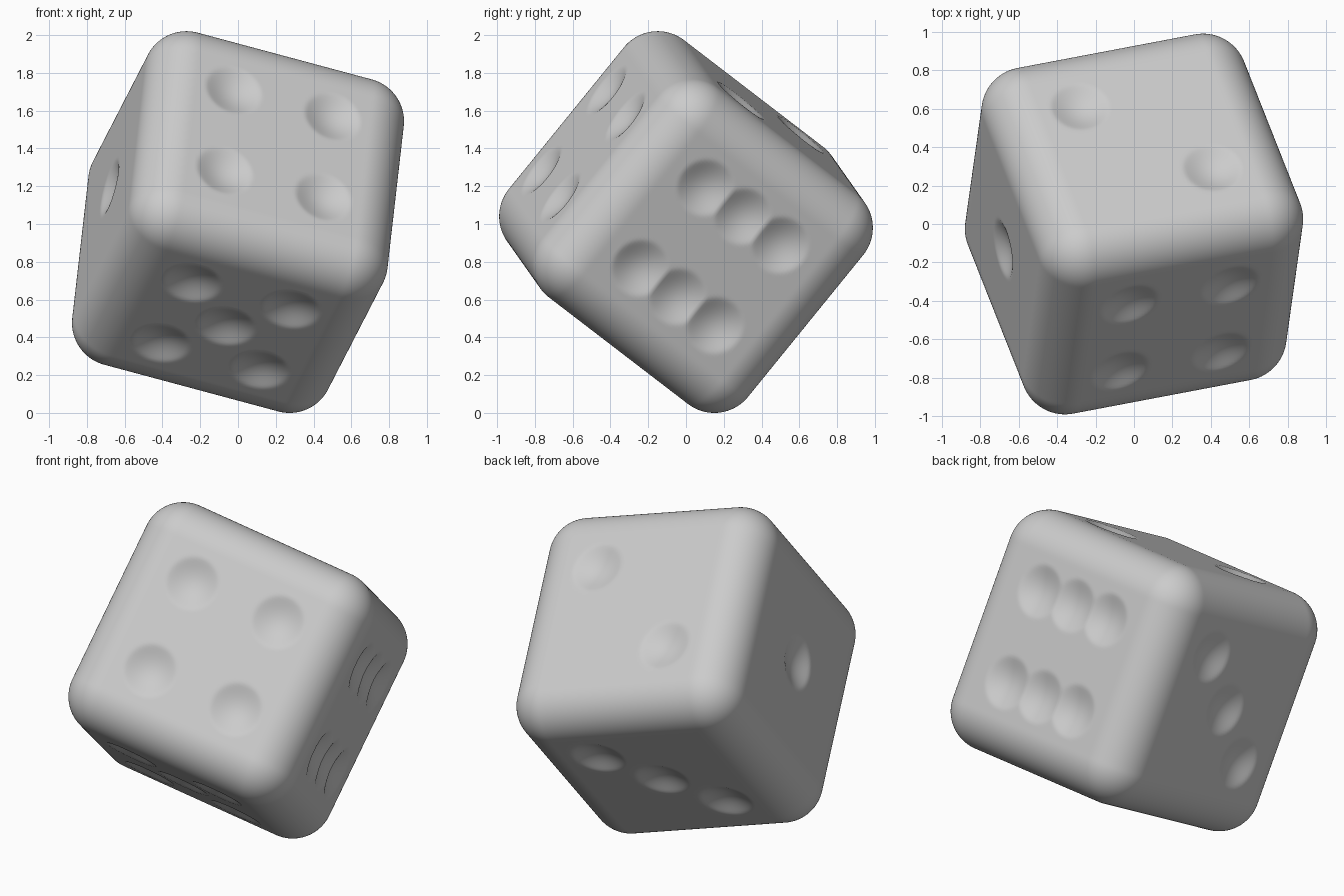
import bpy, bmesh
from mathutils import Vector, Matrix

if "Cube" in bpy.data.objects:
    bpy.data.objects.remove(bpy.data.objects["Cube"])

HALF, ROUND = 0.715, 0.23           # half edge length and edge radius
STEP, PIP_R, PIP_D = 0.275, 0.155, 0.04

# Tilted axes of the die: right face, back face, top face
right = Vector((0.95, 0.18, -0.255)).normalized()
top = Vector((0.10, 0.63, 0.77))
top = (top - right * top.dot(right)).normalized()
back = top.cross(right)
rot = Matrix((right, back, top)).transposed()

# Pip centres per face: (axis, side) -> offsets on the two other axes
corners = [(a, b) for a in (-1, 1) for b in (-1, 1)]
pips = {
    (0, -1): [(0, 0)],
    (0, 1): [(a * 0.95, b) for a in (-1, 0, 1) for b in (-1, 1)],
    (1, -1): corners,
    (1, 1): [(-1, -1), (0, 0), (1, 1)],
    (2, 1): [(-1, 1), (1, -1)],
    (2, -1): corners + [(0, 0)],
}


def dent(p, axis, side):
    """Depth of the shallow round pips at a point on a face."""
    u, v = [p[i] for i in range(3) if i != axis]
    depth = 0.0
    for a, b in pips[(axis, side)]:
        t2 = ((u - a * STEP) ** 2 + (v - b * STEP) ** 2) / PIP_R ** 2
        if t2 < 1:
            depth = max(depth, PIP_D * (1 - t2) ** 1.3)
    return depth


# Die body: dense cube rounded to a soft box, then dented
bm = bmesh.new()
bmesh.ops.create_cube(bm, size=2 * HALF)
bmesh.ops.subdivide_edges(bm, edges=bm.edges[:], cuts=99, use_grid_fill=True)
core = HALF - ROUND
for vert in bm.verts:
    p = vert.co.copy()
    q = Vector([max(-core, min(core, c)) for c in p])
    new = q + (p - q).normalized() * ROUND
    axis = max(range(3), key=lambda i: abs(p[i]))
    side = 1 if p[axis] > 0 else -1
    new[axis] -= side * dent(new, axis, side)
    vert.co = rot @ new
for f in bm.faces:
    f.smooth = True
bmesh.ops.recalc_face_normals(bm, faces=bm.faces[:])

# Rest the lowest corner on the ground, centred
low = min(v.co.z for v in bm.verts)
bmesh.ops.translate(bm, verts=bm.verts[:], vec=(0, 0, -low))
mesh = bpy.data.meshes.new("die")
bm.to_mesh(mesh)
bm.free()
bpy.context.collection.objects.link(bpy.data.objects.new("die", mesh))
